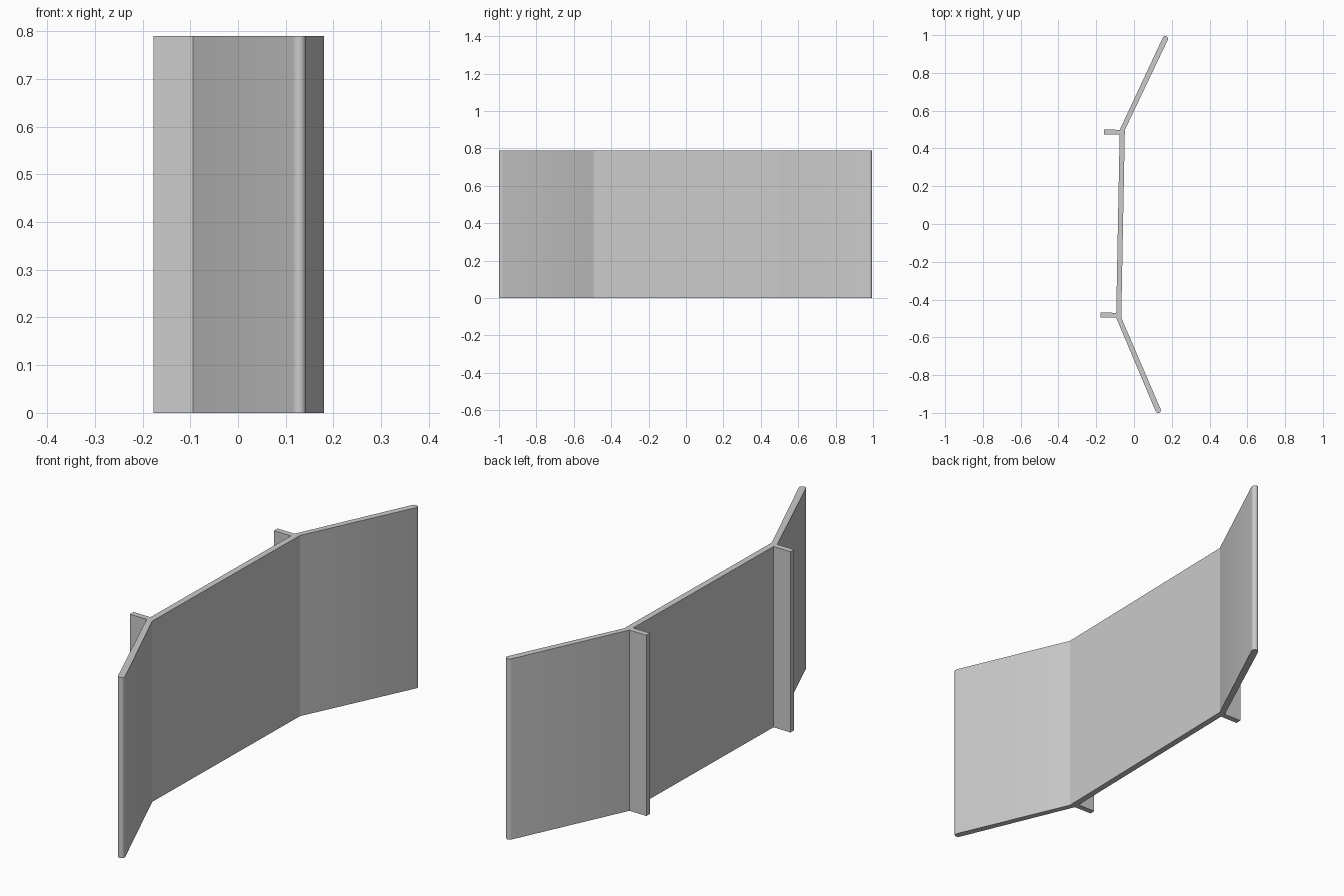
import bpy, bmesh, math

if "Cube" in bpy.data.objects:
    bpy.data.objects.remove(bpy.data.objects["Cube"])

H = 0.79                    # height of every part
TILT = math.radians(-1.1)   # the whole screen is turned slightly


def extrude_outline(name, pts):
    """Upright prism from a plan outline, turned by the common tilt."""
    bm = bmesh.new()
    face = bm.faces.new([bm.verts.new((x, y, 0)) for x, y in pts])
    new = bmesh.ops.extrude_face_region(bm, geom=[face])["geom"]
    bmesh.ops.translate(bm, vec=(0, 0, H),
                        verts=[v for v in new if isinstance(v, bmesh.types.BMVert)])
    bmesh.ops.recalc_face_normals(bm, faces=bm.faces)
    me = bpy.data.meshes.new(name)
    bm.to_mesh(me)
    bm.free()
    ob = bpy.data.objects.new(name, me)
    bpy.context.collection.objects.link(ob)
    ob.rotation_euler.z = TILT
    return ob


def wing_outline(s):
    """Angled side wing with a rounded free end; s = +1 or -1 in y."""
    inner = (-0.058, 0.497)
    outer = (-0.085, 0.497)
    tip = (0.147, 0.984)                       # centre of the rounded end
    ang = math.atan2(0.484, 0.219)             # direction of the wing
    r = 0.0145
    arc = [(tip[0] + r * math.cos(ang + math.radians(a)),
            tip[1] + r * math.sin(ang + math.radians(a)))
           for a in range(-90, 91, 30)]
    pts = [inner] + arc + [outer]
    return [(x, s * y) for x, y in pts]


# flat middle panel
extrude_outline("centre_panel", [(-0.058, -0.497), (-0.058, 0.497),
                                 (-0.085, 0.497), (-0.085, -0.497)])

# side wings and rear support fins
for side, s in (("back", 1), ("front", -1)):
    wing = extrude_outline(side + "_wing", wing_outline(s))
    bpy.context.view_layer.objects.active = wing
    wing.select_set(True)
    bpy.ops.object.shade_smooth_by_angle(angle=math.radians(35))
    wing.select_set(False)
    extrude_outline(side + "_fin", [(-0.168, s * 0.472), (-0.08, s * 0.472),
                                    (-0.08, s * 0.497), (-0.168, s * 0.497)])
